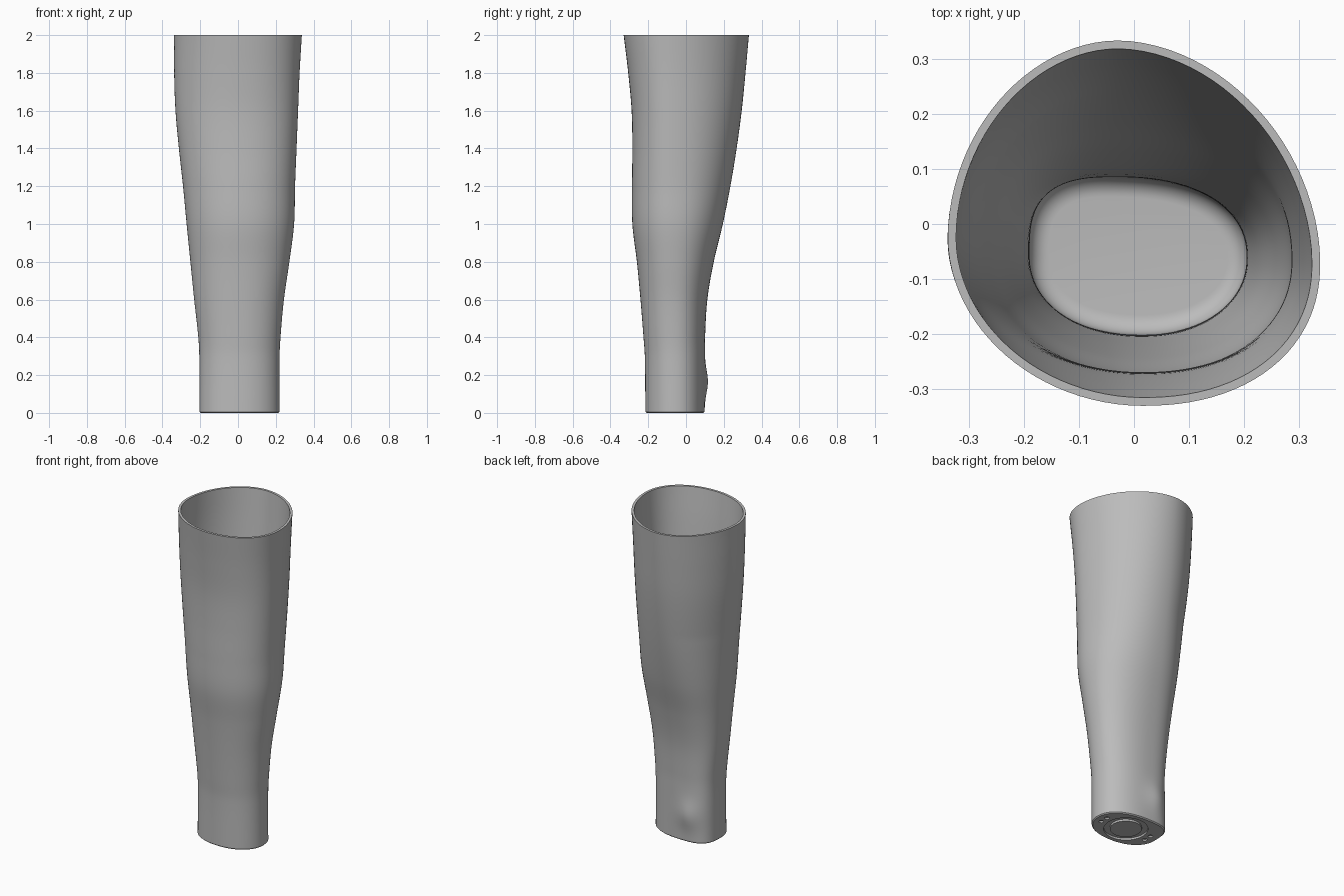
import bpy, bmesh, math

cube = bpy.data.objects.get("Cube")
if cube:
    bpy.data.objects.remove(cube, do_unlink=True)

SEGMENTS = 96
WALL = 0.015
FLOOR = 0.03
FILLET = 0.035
HEIGHT = 2.0

# Extents of the tube: height, x min, x max, y min, y max
SECTIONS = [
    (0.0, -.205, .22, -.215, .098), (0.3, -.205, .22, -.218, .1),
    (0.4, -.21, .225, -.225, .101), (0.6, -.232, .243, -.241, .113),
    (0.8, -.252, .272, -.26, .147), (1.0, -.272, .297, -.284, .195),
    (1.2, -.291, .302, -.286, .235), (1.4, -.313, .31, -.284, .268),
    (1.6, -.331, .318, -.288, .295), (1.8, -.338, .326, -.306, .315),
    (2.0, -.338, .338, -.33, .333),
]


def extents(z):
    """Smoothly interpolate the section table with Hermite curves."""
    last = len(SECTIONS) - 1
    i = 0
    while i < last - 1 and z > SECTIONS[i + 1][0]:
        i += 1
    p, q = SECTIONS[i], SECTIONS[i + 1]
    before, after = SECTIONS[max(i - 1, 0)], SECTIONS[min(i + 2, last)]
    h = q[0] - p[0]
    t = (z - p[0]) / h
    result = []
    for k in range(1, 5):
        m0 = (q[k] - before[k]) / (q[0] - before[0]) * h
        m1 = (after[k] - p[k]) / (after[0] - p[0]) * h
        result.append((2*t**3 - 3*t**2 + 1) * p[k] + (t**3 - 2*t**2 + t) * m0
                      + (3*t**2 - 2*t**3) * q[k] + (t**3 - t**2) * m1)
    return result


def mix(a, b, t):
    return a + (b - a) * t


def section(z, inset=0.0):
    """One asymmetric ring made of four superellipse quadrants."""
    x0, x1, y0, y1 = extents(z)
    up = z / HEIGHT
    ring = []
    for i in range(SEGMENTS):
        angle = math.tau * i / SEGMENTS
        c, s = math.cos(angle), math.sin(angle)
        cx = -.03 if s > 0 else .015
        cy = mix(-.06, -.07, up) if c > 0 else mix(-.06, -.025, up)
        if s > 0:
            power = mix(2.25, 1.88, up * up) if c > 0 else mix(3.2, 1.92, min(1, up * 1.5))
        else:
            power = mix(2.1, 2.2, up) if c > 0 else mix(2.2, 1.95, up)
        r = (abs(c) ** power + abs(s) ** power) ** (-1 / power)
        ax = (x1 if c > 0 else -x0) + (-cx if c > 0 else cx) - inset
        ay = (y1 if s > 0 else -y0) + (-cy if s > 0 else cy) - inset
        x, y = cx + ax * c * r, cy + ay * s * r
        # Rounded bump low on the back
        if s > 0:
            y += .019 * s * math.exp(-((x + .09) / .075) ** 2 - ((z - .165) / .085) ** 2)
        ring.append((x, y, z))
    return ring


def circle(radius, z):
    return [(.01 + radius * math.cos(math.tau * i / SEGMENTS),
             -.06 + radius * math.sin(math.tau * i / SEGMENTS), z)
            for i in range(SEGMENTS)]


# Underside with a round groove, then the outer wall
rings = [circle(.09, 0), circle(.09, .012), circle(.125, .012), circle(.125, 0)]
base_edge = [(x, y, 0) for x, y, z in section(.006, .006)]
rings.append(base_edge)
STEPS = 80
heights = [mix(.006, HEIGHT, i / STEPS) for i in range(STEPS + 1)]
rings += [section(z) for z in heights]

# Inner wall down to a filleted floor
top_of_fillet = FLOOR + FILLET
rings += [section(z, WALL) for z in reversed(heights) if z > top_of_fillet + .005]
for i in range(9):
    a = math.pi / 2 * i / 8
    rings.append(section(top_of_fillet - FILLET * math.sin(a),
                         WALL + FILLET * (1 - math.cos(a))))

bm = bmesh.new()
loops = [[bm.verts.new(co) for co in ring] for ring in rings]
for low, high in zip(loops, loops[1:]):
    for i in range(SEGMENTS):
        j = (i + 1) % SEGMENTS
        bm.faces.new((low[i], low[j], high[j], high[i]))
bm.faces.new(loops[0])
bm.faces.new(loops[-1])
bmesh.ops.recalc_face_normals(bm, faces=bm.faces)
mesh = bpy.data.meshes.new("tapered_sleeve")
bm.to_mesh(mesh)
bm.free()
sleeve = bpy.data.objects.new("tapered_sleeve", mesh)
bpy.context.collection.objects.link(sleeve)

# Matte grey material
grey = bpy.data.materials.new("plain_grey")
grey.use_nodes = True
colour = (.5, .5, .5, 1)
grey.diffuse_color = colour
grey.node_tree.nodes["Principled BSDF"].inputs["Base Color"].default_value = colour
mesh.materials.append(grey)

# Small round recesses at both ends of the underside
bm = bmesh.new()
for side in (-1, 1):
    for offset in (-.025, .025):
        made = bmesh.ops.create_cone(bm, cap_ends=True, segments=20,
                                     radius1=.014, radius2=.014, depth=.02)
        bmesh.ops.translate(bm, verts=made["verts"],
                            vec=(.01 + side * .16, -.06 + offset, 0))
cut_mesh = bpy.data.meshes.new("recess_cutter")
bm.to_mesh(cut_mesh)
bm.free()
cutter = bpy.data.objects.new("recess_cutter", cut_mesh)
cutter.hide_render = True
bpy.context.collection.objects.link(cutter)

bpy.ops.object.select_all(action="DESELECT")
sleeve.select_set(True)
bpy.context.view_layer.objects.active = sleeve
cut = sleeve.modifiers.new("recesses", "BOOLEAN")
cut.operation = "DIFFERENCE"
cut.solver = "EXACT"
cut.object = cutter
bpy.ops.object.modifier_apply(modifier=cut.name)
bpy.data.objects.remove(cutter, do_unlink=True)

bpy.ops.object.shade_smooth_by_angle(angle=math.radians(35))
